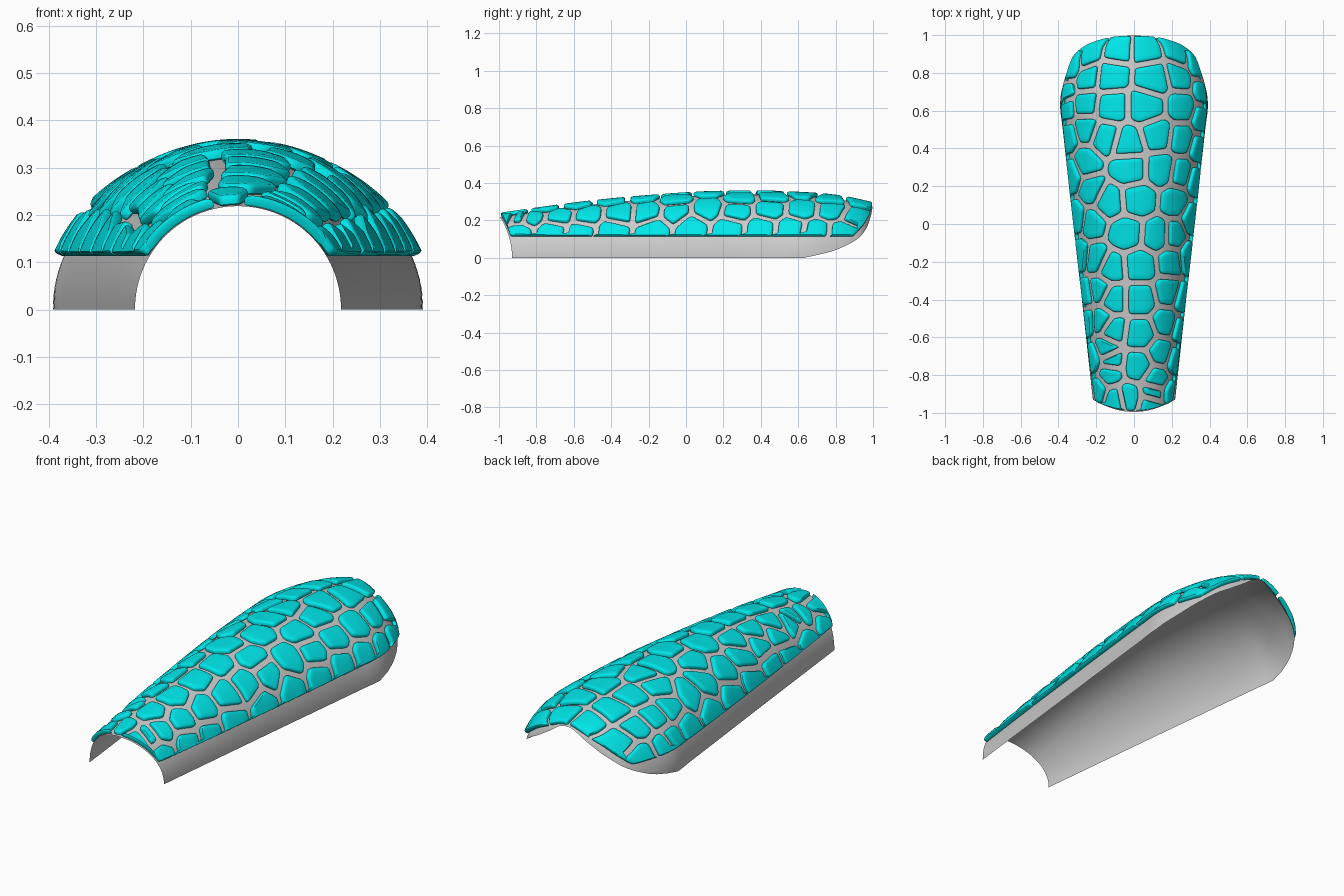
import bpy, bmesh, math, random
from mathutils import Vector

if "Cube" in bpy.data.objects:
    bpy.data.objects.remove(bpy.data.objects["Cube"])

random.seed(4)


def curve(pts):
    """Smooth function through (t, value) points."""
    n = len(pts)
    m = []
    for i in range(n):
        a, b = pts[max(i - 1, 0)], pts[min(i + 1, n - 1)]
        m.append((b[1] - a[1]) / (b[0] - a[0]))

    def f(t):
        t = min(max(t, pts[0][0]), pts[-1][0])
        i = next(k for k in range(n - 1) if t <= pts[k + 1][0])
        (t0, p0), (t1, p1) = pts[i], pts[i + 1]
        h = t1 - t0
        u = (t - t0) / h
        return ((2*u**3 - 3*u*u + 1) * p0 + (u**3 - 2*u*u + u) * h * m[i]
                + (3*u*u - 2*u**3) * p1 + (u**3 - u*u) * h * m[i + 1])
    return f


# Shell shape: half width, crown height, and the curved back rim (by angle in degrees)
width = curve([(-1, .21), (-.2, .298), (.5, .377), (.65, .391), (.8, .36),
               (.91, .312), (.96, .257), (1, .13)])
height = curve([(-1, .218), (-.5, .285), (0, .328), (.25, .337), (.5, .335), (.8, .315), (1, .275)])
back = curve([(0, .63), (3.5, .72), (7.5, .80), (19, .91), (32, .96), (45, .98), (60, .992), (90, 1)])


def fold(a):
    return math.degrees(min(a, math.pi - a))


def front_rim(a):
    return -.93 - .065 * math.sin(a) ** 2


def back_rim(a):
    return back(fold(a))


def surf(a, y):
    return Vector((width(y) * math.cos(a), y, height(y) * math.sin(a)))


def normal(a, y):
    e = .004
    n = (surf(a, y + e) - surf(a, y - e)).cross(surf(a + e, y) - surf(a - e, y)).normalized()
    return n if n.dot(Vector((math.cos(a), 0, math.sin(a)))) > 0 else -n


def finish(bm, name):
    bmesh.ops.remove_doubles(bm, verts=bm.verts, dist=1e-5)
    bmesh.ops.recalc_face_normals(bm, faces=bm.faces)
    me = bpy.data.meshes.new(name)
    bm.to_mesh(me)
    bm.free()
    ob = bpy.data.objects.new(name, me)
    bpy.context.collection.objects.link(ob)
    bpy.context.view_layer.objects.active = ob
    ob.select_set(True)
    bpy.ops.object.shade_smooth_by_angle(angle=math.radians(40))
    ob.select_set(False)
    return ob


# Half-tube guard shell
bm = bmesh.new()
NA, NY = 64, 70
rows = []
for i in range(NA + 1):
    a = math.pi * i / NA
    y0, y1 = front_rim(a), back_rim(a)
    rows.append([bm.verts.new(surf(a, y0 + (y1 - y0) * math.sin(math.pi / 2 * j / NY)))
                 for j in range(NY + 1)])
for r, s in zip(rows, rows[1:]):
    for j in range(NY):
        bm.faces.new((r[j], s[j], s[j + 1], r[j + 1]))
finish(bm, "guard_shell")

# Plate centres: low and middle side rows as (y, z), crown rows as (x, y)
side = [(-.90, .13), (-.72, .135), (-.40, .14), (-.17, .14), (.03, .15), (.23, .15), (.40, .15),
        (.56, .15), (.70, .14), (.83, .14), (-.56, .125),
        (-.95, .205), (-.82, .21), (-.68, .215), (-.52, .22), (-.36, .23), (-.20, .24), (-.06, .24),
        (.12, .255), (.27, .24), (.45, .25), (.62, .25), (.78, .24), (.90, .21)]
crown = [(-.08, .93), (.06, .93), (-.12, .78), (.10, .77), (-.12, .62), (.06, .62), (-.03, .43),
         (.12, .47), (-.15, .46), (-.02, .29), (.14, .29), (-.13, .12), (.02, .13), (-.04, -.05),
         (.12, -.06), (-.12, -.23), (.03, -.22), (-.11, -.40), (.03, -.40), (-.11, -.56),
         (.03, -.58), (-.12, -.73), (.02, -.75), (-.03, -.92), (.10, -.90)]


def radius(y):
    return .22 + .09 * (y + 1)


def flat(a, y):
    return Vector(((math.pi / 2 - a) * radius(y), y))


seeds = [flat(math.acos(x / width(y)), y) for x, y in crown]
for y, z in side:
    a = math.asin(z / height(y))
    seeds.append(flat(a, y))
    yl = y + (random.uniform(.0, .07) if y < .7 else -.01)
    seeds.append(flat(math.pi - math.asin(z / height(yl)), yl))


def clip(poly, p, n):
    """Keep the part of a polygon behind the line through p with normal n."""
    out = []
    for u, v in zip(poly, poly[1:] + poly[:1]):
        du, dv = (u - p).dot(n), (v - p).dot(n)
        if du <= 0:
            out.append(u)
        if du * dv < 0:
            out.append(u.lerp(v, du / (du - dv)))
    return out


def to_param(p):
    """Flat pattern to (angle, y), held inside the plated area."""
    y = min(max(p.y, -1), 1)
    a = math.pi / 2 - p.x / radius(y)
    low = math.asin(.112 / height(y))
    a = min(max(a, low), math.pi - low)
    y = min(max(y, front_rim(a) + .008), back_rim(a) - .008 - .05 * (1 - math.sin(a)))
    low = math.asin(.112 / height(y))
    return min(max(a, low), math.pi - low), y


def outline(seed):
    poly = [Vector(c) for c in ((-.9, -1.1), (.9, -1.1), (.9, 1.1), (-.9, 1.1))]
    for o in seeds:
        d = o - seed
        if 0 < d.length < .9:
            n = d.normalized()
            poly = clip(poly, (seed + o) / 2 - n * .015, n)
    if len(poly) < 3:
        return []
    dense = []
    for u, v in zip(poly, poly[1:] + poly[:1]):
        k = max(1, round((v - u).length / .008))
        dense += [u.lerp(v, i / k) for i in range(k)]
    pts = []
    for p in dense:
        q = flat(*to_param(p))
        if not pts or (q - pts[-1]).length > .004:
            pts.append(q)
    # round the corners
    for _ in range(4):
        pts = [(pts[i - 1] + pts[i] * 2 + pts[(i + 1) % len(pts)]) / 4 for i in range(len(pts))]
    return pts


# Raised plates with rounded edges
bm = bmesh.new()
for seed in seeds:
    pts = outline(seed)
    if len(pts) < 8:
        continue
    c = sum(pts, Vector((0, 0))) / len(pts)
    r = sum((p - c).length for p in pts) / len(pts)
    if r < .015:
        continue
    inset = [1 - d / r for d in (.004, 0, 0, .003, .009)]
    levels = list(zip(inset, (.001, .004, .015, .020, .023)))
    levels = [(.02, .001), (.5, .001)] + levels + [(.6, .023), (.3, .023), (.02, .023)]
    rings = []
    for s, h in levels:
        ring = []
        for p in pts:
            q = c + (p - c) * s
            a = math.pi / 2 - q.x / radius(q.y)
            ring.append(bm.verts.new(surf(a, q.y) + normal(a, q.y) * h))
        rings.append(ring)
    n = len(pts)
    for lo, hi in zip(rings, rings[1:]):
        for i in range(n):
            bm.faces.new((lo[i], lo[(i + 1) % n], hi[(i + 1) % n], hi[i]))
    bm.faces.new(rings[0][::-1])
    bm.faces.new(rings[-1])
plates = finish(bm, "armour_plates")
mat = bpy.data.materials.new("cyan")
mat.diffuse_color = (0, .8, .82, 1)
mat.use_nodes = True
mat.node_tree.nodes["Principled BSDF"].inputs["Base Color"].default_value = mat.diffuse_color
plates.data.materials.append(mat)
